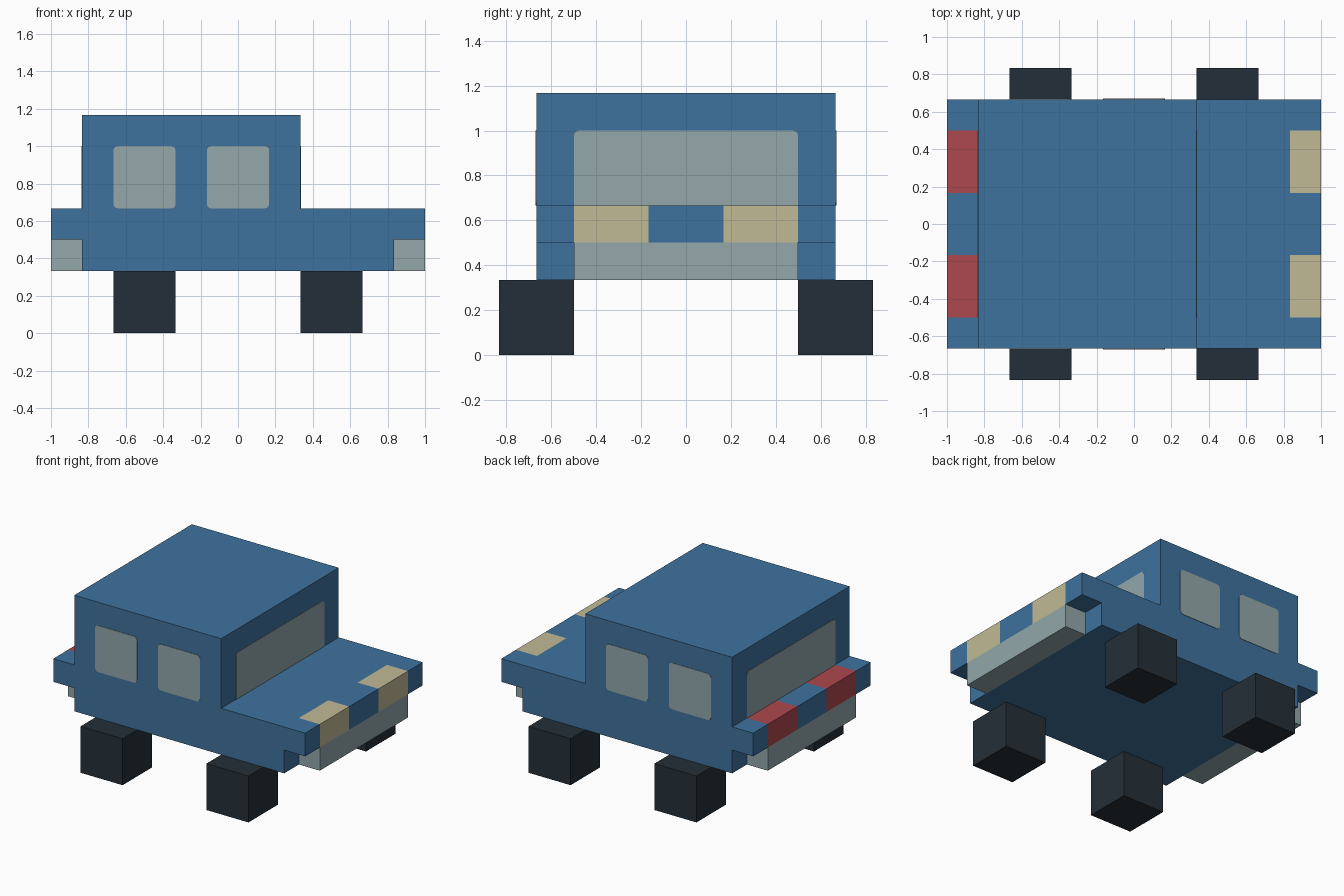
import bpy
import bmesh
from mathutils import Matrix, Vector

U = 1 / 6  # design module: every part sits on this grid

old = bpy.data.objects.get("Cube")
if old:
    bpy.data.objects.remove(old, do_unlink=True)


def material(name, rgb):
    def linear(c):
        c /= 255
        return c / 12.92 if c <= 0.04045 else ((c + 0.055) / 1.055) ** 2.4
    colour = [linear(c) for c in rgb] + [1]
    mat = bpy.data.materials.new(name)
    mat.use_nodes = True
    mat.diffuse_color = colour
    mat.node_tree.nodes["Principled BSDF"].inputs["Base Color"].default_value = colour
    return mat


blue = material("body blue", (62, 114, 158))
glass = material("glass grey", (147, 167, 171))
cream = material("headlight cream", (193, 186, 150))
red = material("tail light red", (174, 72, 78))
black = material("tyre black", (36, 47, 56))


def finish(bm, name, *mats):
    mesh = bpy.data.meshes.new(name)
    bm.to_mesh(mesh)
    bm.free()
    for mat in mats:
        mesh.materials.append(mat)
    obj = bpy.data.objects.new(name, mesh)
    bpy.context.collection.objects.link(obj)
    return obj


def box(name, low, high, mat, round_axis=None, top_only=False):
    """Box between two corners; edges along round_axis may be rounded."""
    low, high = Vector(low), Vector(high)
    bm = bmesh.new()
    place = Matrix.Translation((low + high) / 2) @ Matrix.Diagonal((*(high - low), 1))
    bmesh.ops.create_cube(bm, size=1, matrix=place)
    if round_axis is not None:
        mid = (low.z + high.z) / 2
        edges = []
        for e in bm.edges:
            a, b = (v.co for v in e.verts)
            if abs(a[round_axis] - b[round_axis]) > 1e-4 and (a.z > mid or not top_only):
                edges.append(e)
        bmesh.ops.bevel(bm, geom=edges, offset=0.025, segments=3, profile=0.5,
                        affect='EDGES')
    return finish(bm, name, mat)


# Body: side profile extruded across the car, lamps cut into both ends
profile = [(-5, 2), (5, 2), (5, 3), (6, 3), (6, 4), (5, 4), (2, 4), (2, 7),
           (-5, 7), (-5, 4), (-6, 4), (-6, 3), (-5, 3)]
bm = bmesh.new()
side = bm.faces.new([bm.verts.new((x * U, -4 * U, z * U)) for x, z in profile])
ext = bmesh.ops.extrude_face_region(bm, geom=[side], use_keep_orig=True)
bmesh.ops.translate(bm, vec=(0, 8 * U, 0),
                    verts=[g for g in ext["geom"] if isinstance(g, bmesh.types.BMVert)])
for y in (-3, -1, 1, 3):
    bmesh.ops.bisect_plane(bm, geom=bm.verts[:] + bm.edges[:] + bm.faces[:],
                           plane_co=(0, y * U, 0), plane_no=(0, 1, 0))
bmesh.ops.recalc_face_normals(bm, faces=bm.faces)
for f in bm.faces:
    c = f.calc_center_median() / U
    if abs(c.x) > 5.2 and 1 < abs(c.y) < 3 and c.z > 3.2 and abs(f.normal.y) < 0.5:
        f.material_index = 1 if c.x > 0 else 2
finish(bm, "car_body", blue, cream, red)

# Bumpers under both overhangs
for end, x in (("front", 5), ("rear", -6)):
    box(end + "_bumper", (x * U, -3 * U, 2 * U), ((x + 1) * U, 3 * U, 3 * U), glass)

# Windscreen and rear window
T = 0.003
for name, x in (("windscreen", 2), ("rear_window", -5)):
    box(name, (x * U - T, -3 * U, 4 * U), (x * U + T, 3 * U, 6 * U), glass, 0, True)

# Side windows and block wheels
for label, s in (("left", 1), ("right", -1)):
    y = 4 * U * s
    for end, x in (("front", -1), ("rear", -4)):
        box(f"{end}_{label}_side_window", (x * U, y - T, 4 * U),
            ((x + 2) * U, y + T, 6 * U), glass, 1)
    for end, x in (("front", 2), ("rear", -4)):
        box(f"{end}_{label}_wheel", (x * U, y - U, 0),
            ((x + 2) * U, y + U, 2 * U), black)
